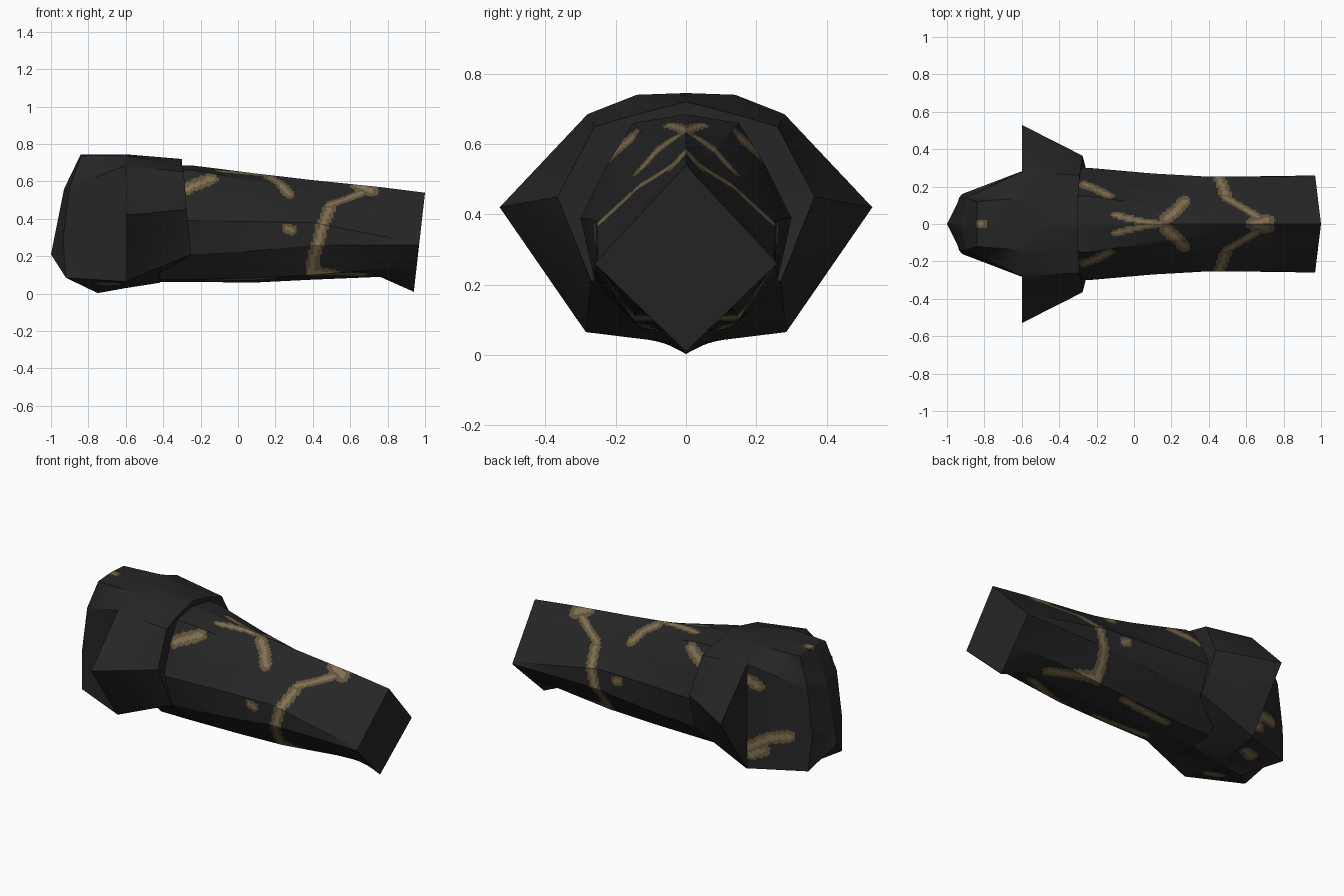
import bpy, bmesh, math
from mathutils import Vector
from mathutils.bvhtree import BVHTree
from mathutils.kdtree import KDTree

if "Cube" in bpy.data.objects:
    bpy.data.objects.remove(bpy.data.objects["Cube"])


def material(name, rgb):
    m = bpy.data.materials.new(name)
    m.diffuse_color = (*rgb, 1)
    m.use_nodes = True
    m.node_tree.nodes["Principled BSDF"].inputs["Base Color"].default_value = m.diffuse_color
    return m


MATS = [material("charcoal", (0.019, 0.019, 0.019)),
        material("dull_gold", (0.125, 0.09, 0.045)),
        material("pale_gold", (0.22, 0.165, 0.085))]


def paint(bm, strokes):
    """Colour faces lying near strokes: (radius, side, points); side 0 means both."""
    tree = BVHTree.FromBMesh(bm)
    for radius, side, pts in strokes:
        pts = [Vector(p) for p in pts]
        samples = [pts[0]]
        for a, b in zip(pts, pts[1:]):
            n = max(1, math.ceil((b - a).length / 0.008))
            samples += [a.lerp(b, i / n) for i in range(1, n + 1)]
        for s in ((1, -1) if side == 0 else (side,)):
            kd = KDTree(len(samples))
            for i, p in enumerate(samples):
                q = Vector((p.x, p.y * s, p.z))
                kd.insert(tree.find_nearest(q)[0], i)
            kd.balance()
            for f in bm.faces:
                d = kd.find(f.calc_center_median())[2]
                if d < radius:
                    f.material_index = max(f.material_index, 2 if d < radius * 0.4 else 1)


def loft(name, rings, step, cap=False, strokes=()):
    """Skin half rings (top to bottom, +y side), mirrored to the other side."""
    full = []
    for r in rings:
        half = [Vector(p) for p in r]
        full.append(half + [Vector((p.x, -p.y, p.z)) for p in half[-2:0:-1]])
    n = len(full[0])
    # subdivide around each ring
    cuts = [max(1, math.ceil(max((r[i] - r[(i + 1) % n]).length for r in full) / step))
            for i in range(n)]
    fine = [[r[i].lerp(r[(i + 1) % n], k / cuts[i]) for i in range(n) for k in range(cuts[i])]
            for r in full]
    # subdivide along the length
    rows = [fine[0]]
    for a, b in zip(fine, fine[1:]):
        c = max(1, math.ceil(max((p - q).length for p, q in zip(a, b)) / step))
        rows += [[p.lerp(q, k / c) for p, q in zip(a, b)] for k in range(1, c + 1)]
    bm = bmesh.new()
    vs = [[bm.verts.new(p) for p in row] for row in rows]
    m = len(vs[0])
    for a, b in zip(vs, vs[1:]):
        for i in range(m):
            j = (i + 1) % m
            bm.faces.new((a[i], a[j], b[j], b[i]))
    if cap:
        bm.faces.new(vs[-1])
    bmesh.ops.remove_doubles(bm, verts=bm.verts, dist=0.0005)
    bmesh.ops.recalc_face_normals(bm, faces=bm.faces)
    # normals must face away from the centre line
    if sum(f.normal.dot(Vector((0, f.calc_center_median().y, f.calc_center_median().z - 0.35)))
           * f.calc_area() for f in bm.faces) < 0:
        bmesh.ops.reverse_faces(bm, faces=bm.faces)
    paint(bm, strokes)
    me = bpy.data.meshes.new(name)
    bm.to_mesh(me)
    bm.free()
    for mat in MATS:
        me.materials.append(mat)
    ob = bpy.data.objects.new(name, me)
    bpy.context.collection.objects.link(ob)
    bpy.ops.object.select_all(action='DESELECT')
    ob.select_set(True)
    bpy.context.view_layer.objects.active = ob
    bpy.ops.object.shade_smooth_by_angle(angle=math.radians(30))
    return ob


def section(x, pts):
    return [(x, y, z) for y, z in pts]


# long tapering sleeve ending in a slanted diamond face
wide = [(0, .685), (.15, .66), (.22, .55), (.3, .39), (.26, .21), (.13, .075), (0, .062)]
diamond = [(0, .54), (.05, .486), (.13, .4), (.25, .271), (.26, .26), (.125, .13), (0, .01)]
sleeve_rings = [
    section(-.42, wide),
    section(-.24, wide),
    section(.1, [(0, .642), (.1, .6), (.18, .52), (.27, .385), (.26, .23), (.14, .085), (0, .06)]),
    section(.4, [(0, .607), (.06, .56), (.13, .5), (.253, .38), (.253, .26), (.15, .1), (0, .075)]),
    section(.76, [(0, .57), (.05, .515), (.13, .44), (.253, .31), (.256, .26), (.14, .13), (0, .09)]),
    [(.94 + (z - .01) * .113, y, z) for y, z in diamond],
]
sleeve_strokes = [
    (.036, 0, [(-.27, .21, .56), (-.14, .16, .62)]),
    (.02, 0, [(-.1, .05, .66), (.02, .02, .65), (.14, 0, .64)]),
    (.034, 0, [(.17, .03, .62), (.22, .07, .6), (.27, .12, .53)]),
    (.028, 0, [(.26, .25, .35), (.29, .25, .34)]),
    (.045, 0, [(.64, 0, .58), (.71, .03, .56)]),
    (.024, 0, [(.66, .04, .54), (.56, .1, .5), (.49, .15, .48)]),
    (.034, 0, [(.49, .17, .46), (.45, .25, .36), (.41, .25, .2), (.39, .17, .1)]),
    (.036, 0, [(.41, .17, .11), (.54, .12, .1), (.66, .07, .09)]),
    (.025, 0, [(.18, .12, .07), (-.15, .09, .06)]),
]
loft("sleeve", sleeve_rings, 0.013, True, sleeve_strokes)

# flared collar with pointed side wings
back = [(0, .745), (.14, .74), (.28, .685), (.28, .4), (.282, .065), (0, .03)]
wing = [(0, .745), (.14, .74), (.28, .685), (.53, .42), (.285, .065), (0, .03)]
collar_rings = [
    section(-.6, back),
    section(-.6, wing),
    [(-.3, 0, .72), (-.3, .13, .687), (-.29, .26, .65), (-.275, .365, .45), (-.25, .27, .21), (-.42, 0, .058)],
    [(-.3, 0, .65), (-.3, .08, .64), (-.3, .14, .6), (-.29, .25, .42), (-.27, .2, .22), (-.42, 0, .1)],
]
loft("flared_collar", collar_rings, 0.05)

# closed rear shell tapering to a low point
shell_rings = [
    section(-.6, back),
    [(-.84, 0, .745), (-.84, .12, .737), (-.9, .14, .57), (-.935, .14, .3), (-.92, .16, .085), (-.75, 0, .003)],
    [(-.84, 0, .745), (-.86, 0, .705), (-.93, 0, .56), (-.982, 0, .3), (-1, 0, .21), (-.75, 0, .003)],
]
shell_strokes = [
    (.026, 1, [(-.82, 0, .745), (-.81, 0, .745)]),
    (.035, 1, [(-.6, .28, .6), (-.66, .26, .56)]),
    (.037, 1, [(-.61, .28, .19), (-.72, .24, .26), (-.82, .2, .28)]),
    (.035, -1, [(-.69, -.25, .18), (-.62, -.28, .15)]),
    (.035, 0, [(-.72, .14, .04), (-.66, .16, .04)]),
]
loft("rear_shell", shell_rings, 0.014, False, shell_strokes)
